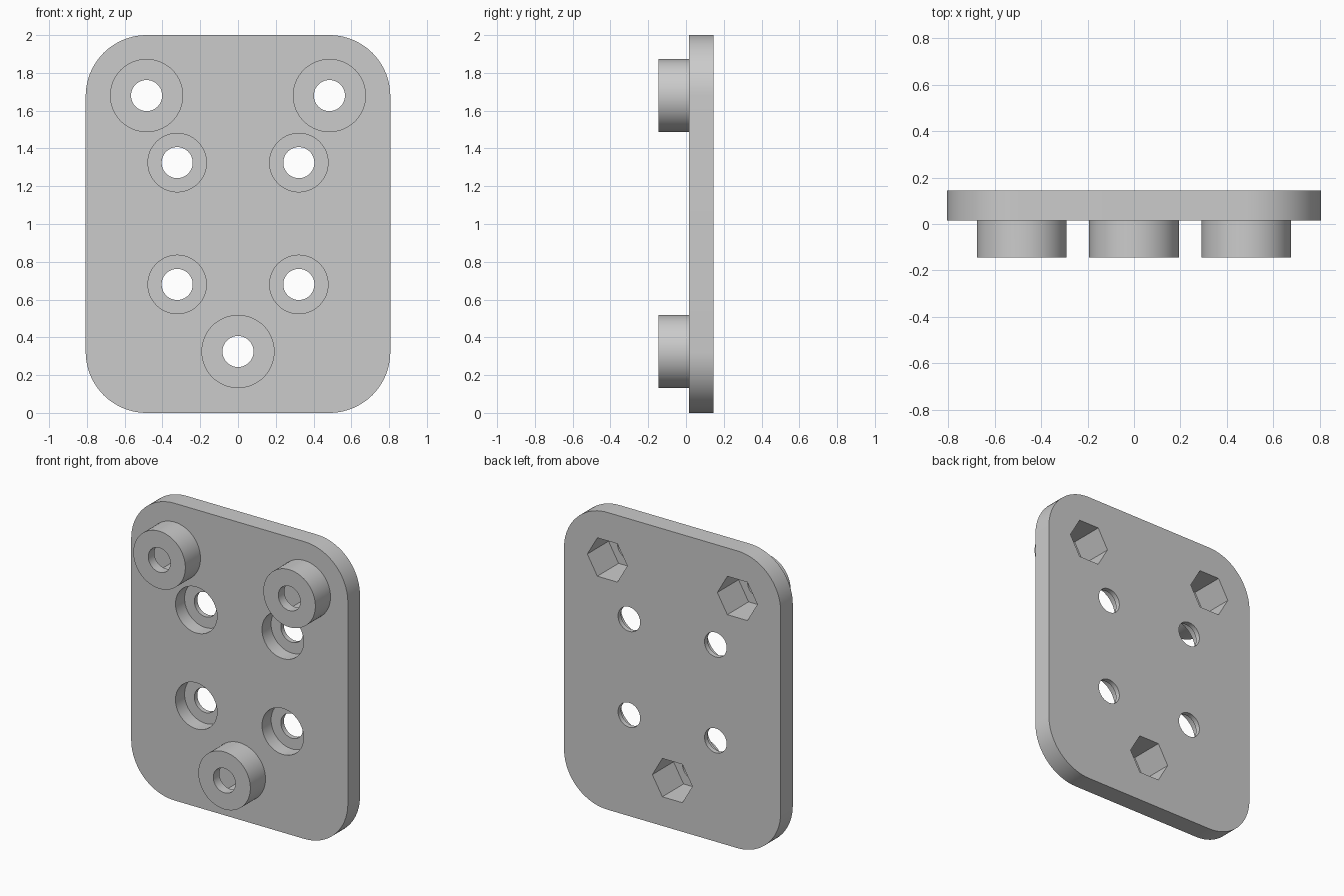
import bpy, bmesh, math
from mathutils import Matrix, Vector

if "Cube" in bpy.data.objects:
    bpy.data.objects.remove(bpy.data.objects["Cube"])

MM = 2 / 62                      # plate is 62 units tall
FRONT, FACE, BACK = -4.5 * MM, 0.5 * MM, 4.5 * MM
HOLE_R, BOSS_R, BORE_R, HEX_R = 2.55 * MM, 6 * MM, 4.8 * MM, 4.62 * MM
BORE_DEPTH, HEX_DEPTH = 3 * MM, 7 * MM
GAP = 0.05                       # cutter overshoot

grey = bpy.data.materials.new("plain grey")
grey.diffuse_color = (0.6, 0.6, 0.6, 1)
grey.use_nodes = True
grey.node_tree.nodes["Principled BSDF"].inputs["Base Color"].default_value = grey.diffuse_color


def prism(name, outline, y0, y1):
    """Extrude an (x, z) outline from y0 to y1."""
    bm = bmesh.new()
    face = bm.faces.new([bm.verts.new((x, y0, z)) for x, z in outline])
    ext = bmesh.ops.extrude_face_region(bm, geom=[face])
    verts = [g for g in ext["geom"] if isinstance(g, bmesh.types.BMVert)]
    bmesh.ops.translate(bm, vec=(0, y1 - y0, 0), verts=verts)
    bmesh.ops.recalc_face_normals(bm, faces=bm.faces)
    mesh = bpy.data.meshes.new(name)
    bm.to_mesh(mesh)
    bm.free()
    mesh.materials.append(grey)
    ob = bpy.data.objects.new(name, mesh)
    bpy.context.collection.objects.link(ob)
    return ob


def ring(cx, cz, r, n=64):
    return [(cx + r * math.cos(2 * math.pi * i / n),
             cz + r * math.sin(2 * math.pi * i / n)) for i in range(n)]


def rounded_rect(hw, height, r, n=20):
    pts = []
    corners = [(hw - r, height - r), (r - hw, height - r), (r - hw, r), (hw - r, r)]
    for q, (cx, cz) in enumerate(corners):
        for i in range(n + 1):
            a = math.pi / 2 * (q + i / n)
            pts.append((cx + r * math.cos(a), cz + r * math.sin(a)))
    return pts


def combine(target, other, operation):
    """Apply a boolean and discard the helper."""
    bpy.context.view_layer.objects.active = target
    mod = target.modifiers.new("cut", 'BOOLEAN')
    mod.operation, mod.solver, mod.object = operation, 'EXACT', other
    bpy.ops.object.modifier_apply(modifier=mod.name)
    bpy.data.objects.remove(other)


# Plate with rounded corners
plate = prism("mounting_plate", rounded_rect(25 * MM, 2.0, 10 * MM), FACE, BACK)

# Three standoffs with a bolt hole and a hexagonal nut pocket behind
for x, z in [(-0.484, 1.68), (0.484, 1.68), (0, 0.325)]:
    combine(plate, prism("standoff", ring(x, z, BOSS_R), FRONT, FACE + 0.02), 'UNION')
    combine(plate, prism("bolt_hole", ring(x, z, HOLE_R), FRONT - GAP, BACK + GAP), 'DIFFERENCE')
    combine(plate, prism("nut_pocket", ring(x, z, HEX_R, 6), BACK - HEX_DEPTH, BACK + GAP), 'DIFFERENCE')

# Four counterbored screw holes
for x in (-0.322, 0.322):
    for z in (0.68, 1.325):
        combine(plate, prism("counterbore", ring(x, z, BORE_R), FACE - GAP, FACE + BORE_DEPTH), 'DIFFERENCE')
        combine(plate, prism("screw_hole", ring(x, z, HOLE_R), FACE - GAP, BACK + GAP), 'DIFFERENCE')

# Smooth the round walls, keep the edges crisp
bpy.ops.object.select_all(action='DESELECT')
plate.select_set(True)
bpy.context.view_layer.objects.active = plate
bpy.ops.object.shade_smooth_by_angle(angle=math.radians(30))
